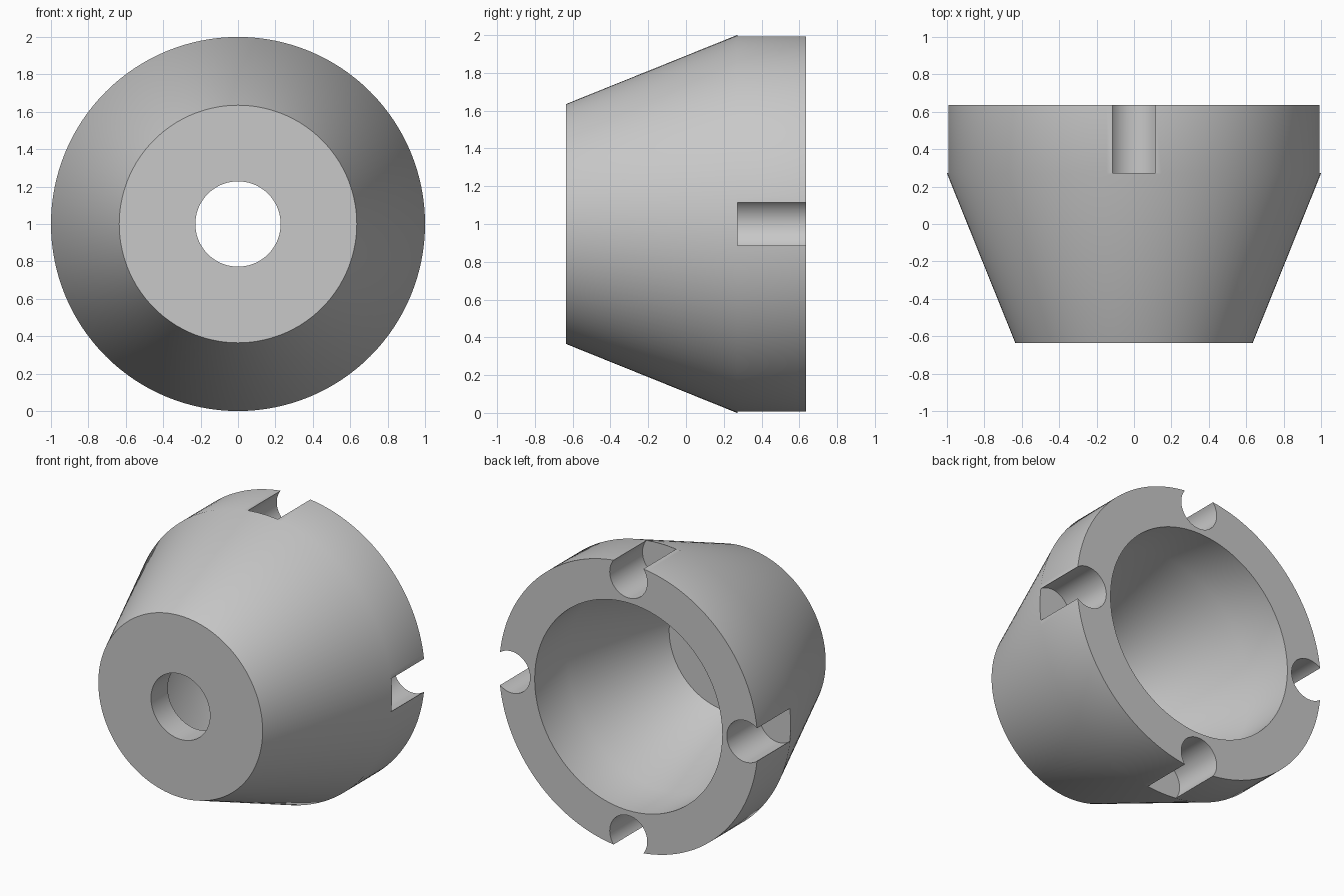
import bpy
import bmesh
import math
from mathutils import Matrix, Vector

cube = bpy.data.objects.get("Cube")
if cube:
    bpy.data.objects.remove(cube, do_unlink=True)

SIDES = 128
BACK = 0.635
SHOULDER = 0.27
NOTCH_RADIUS = 0.145
NOTCH_OFFSET = 0.905
CENTRE = Vector((0, 0, 1))


def make_object(name, bm):
    bmesh.ops.recalc_face_normals(bm, faces=bm.faces)
    mesh = bpy.data.meshes.new(name)
    bm.to_mesh(mesh)
    bm.free()
    obj = bpy.data.objects.new(name, mesh)
    bpy.context.collection.objects.link(obj)
    return obj


def revolve(name, profile):
    """Spin a closed (radius, y) profile around the y axis."""
    bm = bmesh.new()
    verts = [bm.verts.new((r, y, 1)) for r, y in profile]
    edges = [bm.edges.new((v, verts[i - 1])) for i, v in enumerate(verts)]
    bmesh.ops.spin(bm, geom=verts + edges, cent=CENTRE, axis=(0, 1, 0),
                   angle=math.tau, steps=SIDES)
    bmesh.ops.remove_doubles(bm, verts=bm.verts, dist=0.0005)
    return make_object(name, bm)


# Grey material
grey = bpy.data.materials.new("plain grey")
grey.use_nodes = True
colour = (0.58, 0.58, 0.58, 1)
grey.diffuse_color = colour
grey.node_tree.nodes["Principled BSDF"].inputs["Base Color"].default_value = colour

# Hollow tapered body: front hole, and a cavity that is straight behind the
# shoulder and tapers parallel to the outside in front of it
body = revolve("tapered_housing", [
    (0.228, -BACK), (0.635, -BACK), (1.0, SHOULDER), (1.0, BACK),
    (0.725, BACK), (0.725, SHOULDER), (0.445, -0.45), (0.228, -0.45)])
body.data.materials.append(grey)

# Four round notches around the back rim
bm = bmesh.new()
length = 0.5
for i in range(4):
    angle = i * math.pi / 2
    place = Matrix.Translation((NOTCH_OFFSET * math.cos(angle),
                                SHOULDER + 0.003 + length / 2,
                                1 + NOTCH_OFFSET * math.sin(angle)))
    bmesh.ops.create_cone(bm, cap_ends=True, segments=64, radius1=NOTCH_RADIUS,
                          radius2=NOTCH_RADIUS, depth=length,
                          matrix=place @ Matrix.Rotation(math.pi / 2, 4, "X"))
cutter = make_object("notch_cutter", bm)
cutter.data.materials.append(grey)
cutter.hide_render = True

cut = body.modifiers.new("notches", "BOOLEAN")
cut.operation = "DIFFERENCE"
cut.solver = "EXACT"
cut.object = cutter

bpy.ops.object.select_all(action="DESELECT")
body.select_set(True)
bpy.context.view_layer.objects.active = body
bpy.ops.object.modifier_apply(modifier=cut.name)
bpy.data.objects.remove(cutter, do_unlink=True)
bpy.ops.object.shade_smooth_by_angle(angle=math.radians(30))
